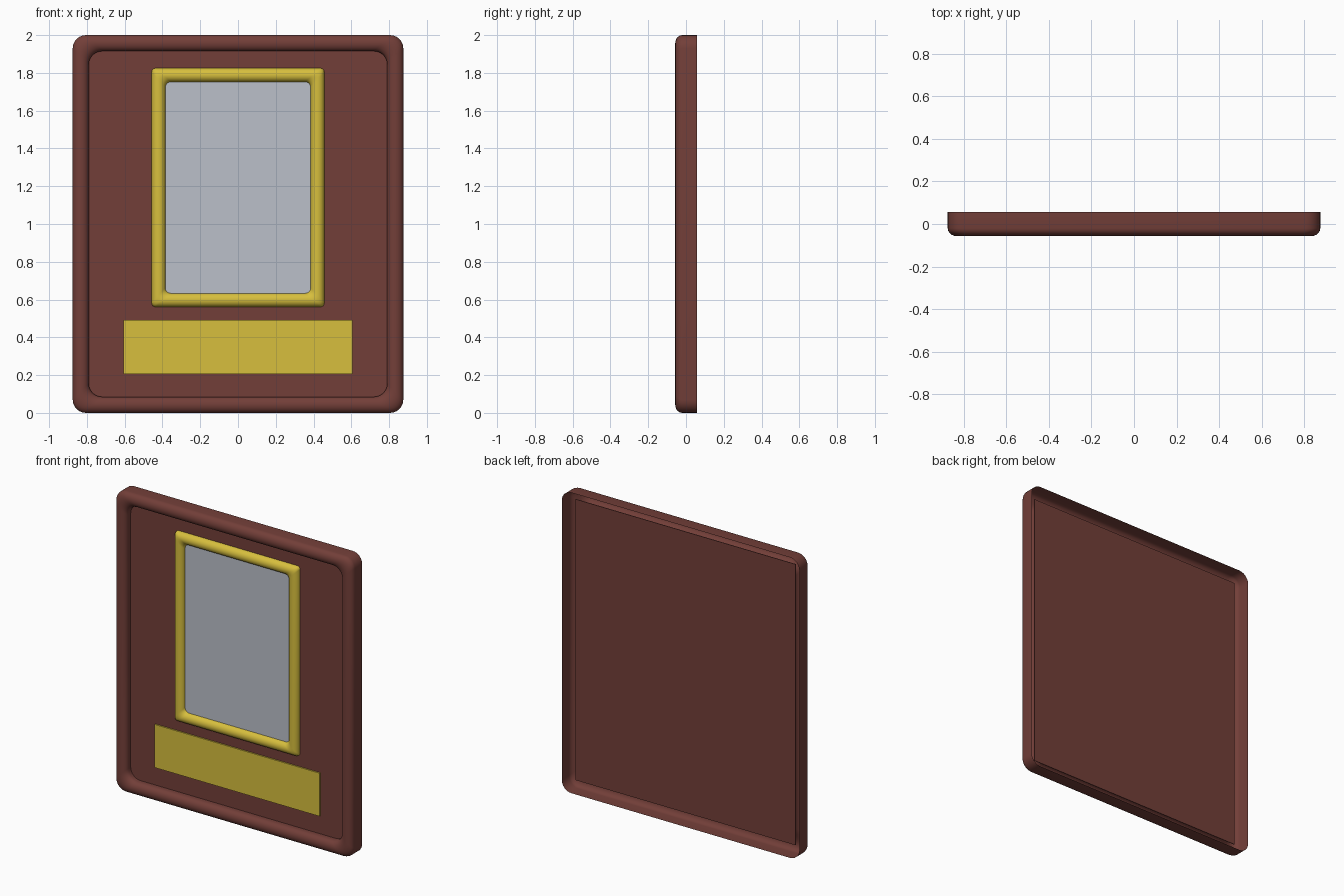
import bpy, bmesh, math

cube = bpy.data.objects.get("Cube")
if cube:
    bpy.data.objects.remove(cube, do_unlink=True)


def make_material(name, rgb):
    mat = bpy.data.materials.new(name)
    mat.use_nodes = True
    mat.diffuse_color = (*rgb, 1)
    mat.node_tree.nodes["Principled BSDF"].inputs["Base Color"].default_value = (*rgb, 1)
    return mat


wood = make_material("dark_red_wood", (0.17, 0.049, 0.04))
gold = make_material("gold", (0.68, 0.52, 0.047))
grey = make_material("pale_grey", (0.50, 0.53, 0.59))


def finish(bm, name, mat, smooth=False):
    mesh = bpy.data.meshes.new(name)
    bm.to_mesh(mesh)
    bm.free()
    mesh.materials.append(mat)
    obj = bpy.data.objects.new(name, mesh)
    bpy.context.collection.objects.link(obj)
    if smooth:
        bpy.ops.object.select_all(action="DESELECT")
        obj.select_set(True)
        bpy.context.view_layer.objects.active = obj
        bpy.ops.object.shade_smooth_by_angle(angle=math.radians(40))
    return obj


def rounded_loop(bm, half_w, half_h, radius, y, zc, steps=6):
    """Rounded rectangle of vertices facing the front."""
    verts = []
    for corner, (sx, sz) in enumerate([(1, 1), (-1, 1), (-1, -1), (1, -1)]):
        for i in range(steps + 1):
            a = math.pi / 2 * (corner + i / steps)
            verts.append(bm.verts.new((sx * (half_w - radius) + radius * math.cos(a), y,
                                       zc + sz * (half_h - radius) + radius * math.sin(a))))
    return verts


def moulding(name, half_w, half_h, zc, r_out, r_in, profile, mat):
    """Open-backed frame: profile is (inset, y) pairs from outer to inner edge."""
    bm = bmesh.new()
    width = profile[-1][0]
    loops = []
    for inset, y in profile:
        radius = r_out + (r_in - r_out) * inset / width
        loops.append(rounded_loop(bm, half_w - inset, half_h - inset, radius, y, zc))
    n = len(loops[0])
    for a, b in zip(loops, loops[1:]):
        for i in range(n):
            j = (i + 1) % n
            bm.faces.new((a[i], b[i], b[j], a[j]))
    return finish(bm, name, mat, True)


def plate(name, half_w, z0, z1, front, back, mat):
    bm = bmesh.new()
    bmesh.ops.create_cube(bm, size=1)
    for v in bm.verts:
        v.co = (v.co.x * 2 * half_w, front if v.co.y < 0 else back, z1 if v.co.z > 0 else z0)
    return finish(bm, name, mat)


def arch(width, base, top, start, steps=10):
    """Half-round profile rising from base to top, beginning at y = start."""
    pts = [(0, start)] if start != base else []
    for i in range(steps + 1):
        a = math.pi * i / steps
        pts.append((width / 2 * (1 - math.cos(a)), base + (top - base) * math.sin(a)))
    return pts


# Wooden border and backing panel
border = arch(0.085, -0.02, -0.057, 0.057) + [(0.085, 0.0)]
moulding("outer_border", 0.875, 1.0, 1.0, 0.07, 0.07, border, wood)
plate("backing_panel", 0.81, 0.065, 1.935, 0.0, 0.004, wood)

# Gold picture frame with its pale insert
moulding("picture_frame", 0.457, 0.632, 1.193, 0.02, 0.03, arch(0.073, 0.0, -0.036, 0.0), gold)
plate("picture_insert", 0.40, 0.615, 1.77, -0.006, 0.0, grey)

# Gold plate below the picture
plate("name_plate", 0.607, 0.205, 0.492, -0.009, 0.0, gold)
